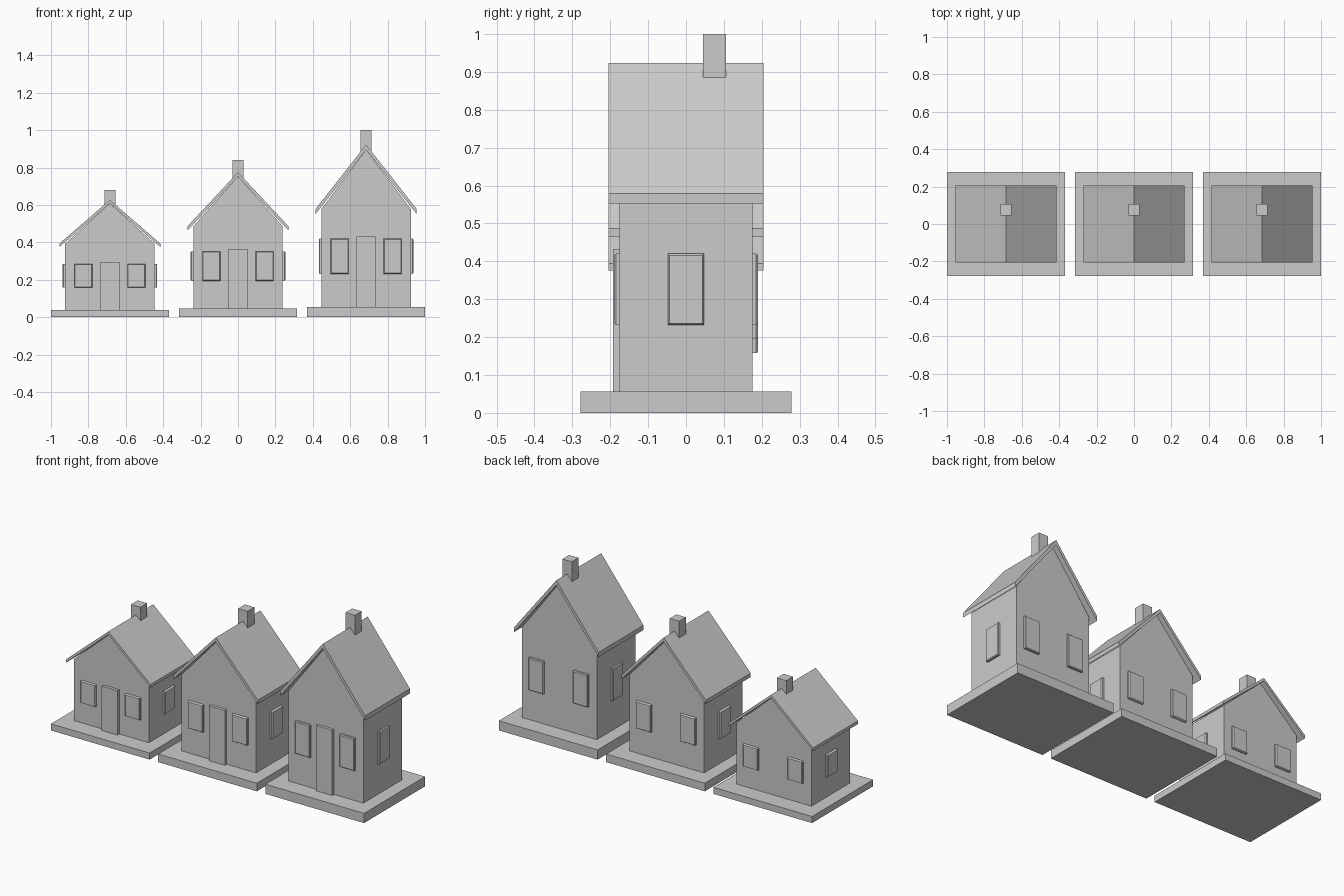
import bpy
import bmesh
from math import pi
from mathutils import Matrix, Vector

cube = bpy.data.objects.get("Cube")
if cube:
    bpy.data.objects.remove(cube)

grey = bpy.data.materials.new("plain grey")
GREY = (0.6, 0.6, 0.6, 1)
grey.use_nodes = True
grey.diffuse_color = GREY
grey.node_tree.nodes["Principled BSDF"].inputs["Base Color"].default_value = GREY

WALL_X, WALL_Y = 0.239, 0.176   # half width and half depth of the walls


def finish(bm, name, place):
    """Turn a bmesh into a placed, coloured object."""
    bmesh.ops.transform(bm, matrix=place, verts=bm.verts)
    bmesh.ops.recalc_face_normals(bm, faces=bm.faces)
    mesh = bpy.data.meshes.new(name)
    bm.to_mesh(mesh)
    bm.free()
    mesh.materials.append(grey)
    bpy.context.collection.objects.link(bpy.data.objects.new(name, mesh))


def box(name, place, low, high):
    bm = bmesh.new()
    low, high = Vector(low), Vector(high)
    fit = Matrix.LocRotScale((high + low) / 2, None, high - low)
    bmesh.ops.create_cube(bm, size=1, matrix=fit)
    finish(bm, name, place)


def extrude_profile(name, place, profile, half_depth):
    """Extrude an x-z outline along y."""
    bm = bmesh.new()
    face = bm.faces.new([bm.verts.new((x, -half_depth, z)) for x, z in profile])
    moved = bmesh.ops.extrude_face_region(
        bm, geom=[face], use_keep_orig=True)["geom"]
    verts = [g for g in moved if isinstance(g, bmesh.types.BMVert)]
    bmesh.ops.translate(bm, verts=verts, vec=(0, 2 * half_depth, 0))
    finish(bm, name, place)


def window(name, place, x, distance, turn):
    """Raised panel with a chamfered outer rim, turned to face its wall."""
    bm = bmesh.new()
    loops = []
    for inset, out in ((0, -0.01), (0, 0.009), (0.004, 0.014)):
        w, low, high = 0.048 - inset, 0.232 + inset, 0.42 - inset
        corners = ((x - w, low), (x + w, low), (x + w, high), (x - w, high))
        loops.append([bm.verts.new((a, -distance - out, z)) for a, z in corners])
    bm.faces.new(loops[0])
    bm.faces.new(loops[-1])
    for a, b in zip(loops, loops[1:]):
        for i in range(4):
            j = (i + 1) % 4
            bm.faces.new((a[i], a[j], b[j], b[i]))
    finish(bm, name, place @ Matrix.Rotation(turn, 4, "Z"))


def house(size, x, height):
    place = Matrix.Translation((x, 0, 0)) @ Matrix.Diagonal((1, 1, height, 1))

    box(size + "_base", place, (-0.315, -0.278, 0), (0.315, 0.278, 0.056))

    # Gabled walls
    extrude_profile(size + "_walls", place,
                    [(-WALL_X, 0.05), (WALL_X, 0.05), (WALL_X, 0.578),
                     (0, 0.896), (-WALL_X, 0.578)], WALL_Y)

    # Thin overhanging roof
    extrude_profile(size + "_roof", place,
                    [(-0.27, 0.552), (0, 0.896), (0.27, 0.552),
                     (0.27, 0.579), (0, 0.923), (-0.27, 0.579)], 0.205)

    box(size + "_chimney", place, (-0.03, 0.045, 0.865), (0.03, 0.106, 1))
    box(size + "_door", place, (-0.051, -0.193, 0.05), (0.051, -0.17, 0.433))

    # Two windows on the front and back, one on each side
    for side, sign in (("left", 1), ("right", -1)):
        window(f"{size}_front_{side}_window", place, sign * 0.142, WALL_Y, 0)
        window(f"{size}_back_{side}_window", place, -sign * 0.142, WALL_Y, pi)
        window(f"{size}_{side}_window", place, 0, WALL_X, sign * pi / 2)


house("small_house", -0.685, 0.68)
house("medium_house", 0, 0.84)
house("tall_house", 0.685, 1)
